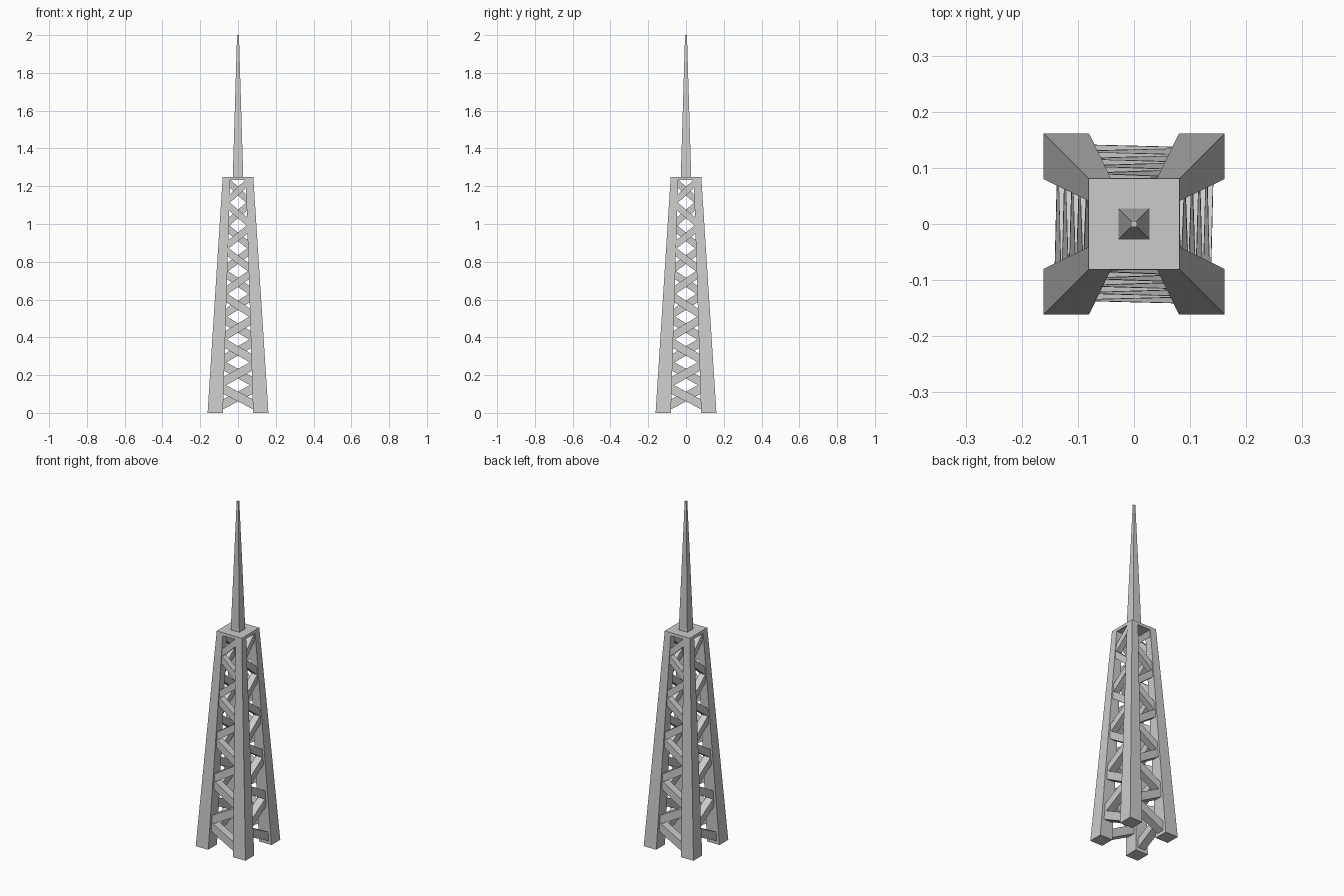
import bpy, bmesh
from math import pi
from mathutils import Vector, Matrix

if "Cube" in bpy.data.objects:
    bpy.data.objects.remove(bpy.data.objects["Cube"])

H = 1.25          # height of the lattice body
Z0, Z1, N = 0.025, 1.232, 10   # brace zigzag range and segment count


def prism(bm, low, high, turn=0):
    """Solid between two four-sided rings, turned about z."""
    rot = Matrix.Rotation(turn, 4, 'Z')
    a = [bm.verts.new(rot @ Vector(p)) for p in low]
    b = [bm.verts.new(rot @ Vector(p)) for p in high]
    bm.faces.new(a[::-1])
    bm.faces.new(b)
    for i in range(4):
        j = (i + 1) % 4
        bm.faces.new((a[i], a[j], b[j], b[i]))


def square(x0, x1, y0, y1, z):
    return [(x0, y0, z), (x1, y0, z), (x1, y1, z), (x0, y1, z)]


def finish(bm, name):
    bmesh.ops.recalc_face_normals(bm, faces=bm.faces)
    me = bpy.data.meshes.new(name)
    bm.to_mesh(me)
    bm.free()
    bpy.context.collection.objects.link(bpy.data.objects.new(name, me))


def lerp(a, b, z):
    return a + (b - a) * z / H


# Four tapering, leaning legs
for k, name in enumerate(("front_right", "back_right", "back_left", "front_left")):
    bm = bmesh.new()
    prism(bm, square(0.08, 0.161, -0.161, -0.08, 0),
          square(0.041, 0.081, -0.081, -0.041, H), k * pi / 2)
    finish(bm, name + "_leg")

# One zigzag of braces per side, starting low at alternating corners
for k, name in enumerate(("front", "right", "back", "left")):
    bm = bmesh.new()
    nodes = []
    for i in range(N + 1):
        z = Z0 + (Z1 - Z0) * i / N
        c = lerp(0.12, 0.061, z)
        nodes.append(Vector((c if i % 2 == 0 else -c, -c, z)))
    for p, q in zip(nodes, nodes[1:]):
        d = (q - p).normalized()
        up = d.cross(Vector((0, 1, 0))).normalized()
        side = d.cross(up).normalized()
        t = lerp(0.048, 0.032, (p.z + q.z) / 2) / 2
        ring = [up * s * t + side * r * t for s, r in ((1, 1), (1, -1), (-1, -1), (-1, 1))]
        prism(bm, [p + o for o in ring], [q + o for o in ring], k * pi / 2)
    finish(bm, name + "_braces")

# Flat cap closing the top of the legs
bm = bmesh.new()
prism(bm, square(-0.082, 0.082, -0.082, 0.082, 1.232),
      square(-0.081, 0.081, -0.081, 0.081, H))
finish(bm, "top_plate")

# Slender square spire
bm = bmesh.new()
prism(bm, square(-0.028, 0.028, -0.028, 0.028, 1.24),
      square(-0.005, 0.005, -0.005, 0.005, 2.0))
finish(bm, "spire")
